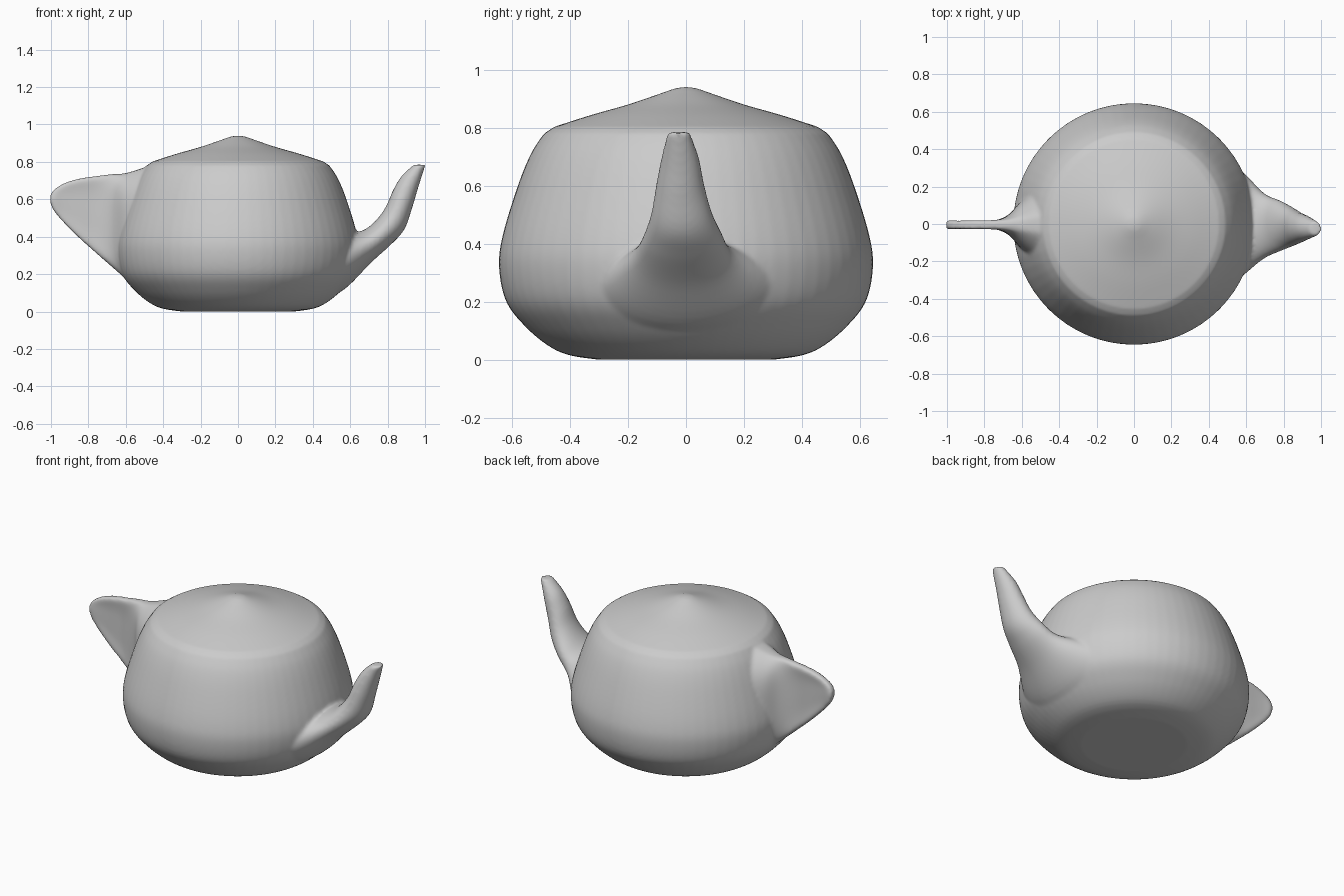
import bpy, bmesh, math

if "Cube" in bpy.data.objects:
    bpy.data.objects.remove(bpy.data.objects["Cube"])

SIDES = 64


def skin(name, rings):
    """Bridge a list of equal-length closed rings and cap both ends."""
    bm = bmesh.new()
    loops = [[bm.verts.new(p) for p in ring] for ring in rings]
    for a, b in zip(loops, loops[1:]):
        n = len(a)
        for i in range(n):
            j = (i + 1) % n
            bm.faces.new((a[i], a[j], b[j], b[i]))
    bm.faces.new(loops[0])
    bm.faces.new(loops[-1])
    bmesh.ops.recalc_face_normals(bm, faces=bm.faces)
    mesh = bpy.data.meshes.new(name)
    bm.to_mesh(mesh)
    bm.free()
    obj = bpy.data.objects.new(name, mesh)
    bpy.context.collection.objects.link(obj)
    return obj


def refine(rows, steps=6):
    """Catmull-Rom interpolation between rows of section values."""
    out = []
    for i in range(len(rows) - 1):
        p0, p1 = rows[max(i - 1, 0)], rows[i]
        p2, p3 = rows[i + 1], rows[min(i + 2, len(rows) - 1)]
        for s in range(steps):
            t = s / steps
            out.append([0.5 * (2 * b + (c - a) * t + (2 * a - 5 * b + 4 * c - d) * t * t
                               + (3 * b - a - 3 * c + d) * t ** 3)
                        for a, b, c, d in zip(p0, p1, p2, p3)])
    return out + [list(rows[-1])]


angles = [2 * math.pi * i / SIDES for i in range(SIDES)]

# Body with lid: turned profile (radius, z)
wall = refine([(0.30, 0.0), (0.40, 0.015), (0.47, 0.045), (0.55, 0.11), (0.62, 0.20),
               (0.645, 0.32), (0.632, 0.43), (0.58, 0.60), (0.535, 0.71), (0.49, 0.78)])
lid = refine([(0.455, 0.803), (0.33, 0.843), (0.20, 0.88), (0.10, 0.914),
              (0.04, 0.935), (0.005, 0.941)])
body = skin("body", [[(r * math.cos(a), r * math.sin(a), z) for a in angles]
                     for r, z in wall + lid])

# Spout: rows are lower x, z, upper x, z, half width, y shift
spout_rows = refine([
    (0.42, 0.04, 0.50, 0.42, 0.38, 0),
    (0.57, 0.12, 0.61, 0.42, 0.27, 0),
    (0.71, 0.26, 0.68, 0.44, 0.175, -0.01),
    (0.82, 0.36, 0.74, 0.49, 0.135, -0.01),
    (0.89, 0.44, 0.79, 0.56, 0.105, -0.015),
    (0.93, 0.55, 0.83, 0.65, 0.083, -0.02),
    (0.963, 0.66, 0.875, 0.725, 0.065, -0.02),
    (1.003, 0.785, 0.94, 0.785, 0.038, -0.025)])
spout = skin("spout", [[((x0 + x1) / 2 + (x1 - x0) / 2 * math.sin(a),
                         dy + w * math.cos(a),
                         (z0 + z1) / 2 + (z1 - z0) / 2 * math.sin(a)) for a in angles]
                       for x0, z0, x1, z1, w, dy in spout_rows])

# Handle: thin web with a thicker rim; rows are x, top z, bottom z, rim and web half width
handle_rows = refine([
    (-0.38, 0.80, 0.06, 0.10, 0.20),
    (-0.50, 0.77, 0.09, 0.09, 0.20),
    (-0.60, 0.74, 0.175, 0.06, 0.13),
    (-0.67, 0.735, 0.235, 0.045, 0.055),
    (-0.75, 0.725, 0.305, 0.042, 0.022),
    (-0.85, 0.71, 0.395, 0.042, 0.018),
    (-0.93, 0.685, 0.475, 0.038, 0.02),
    (-0.985, 0.65, 0.54, 0.03, 0.025),
    (-1.004, 0.62, 0.585, 0.02, 0.02)])


def web_ring(x, top, bottom, rim, web):
    ring = []
    for a in angles:
        c, s = math.cos(a), math.sin(a)
        w = web + (rim - web) * abs(s) ** 4
        ring.append((x, math.copysign(w * abs(c) ** 0.4, c) - 0.004,
                     (top + bottom) / 2 + (top - bottom) / 2 * s))
    return ring


handle = skin("handle", [web_ring(*row) for row in handle_rows])

# Fuse the parts into one continuous skin with soft joints
bpy.ops.object.select_all(action='DESELECT')
for part in (body, spout, handle):
    part.select_set(True)
bpy.context.view_layer.objects.active = body
bpy.ops.object.join()
body.name = "teapot"
remesh = body.modifiers.new("fuse", 'REMESH')
remesh.mode = 'VOXEL'
remesh.voxel_size = 0.011
remesh.use_smooth_shade = True
smooth = body.modifiers.new("soften", 'SMOOTH')
smooth.factor = 0.5
smooth.iterations = 5
